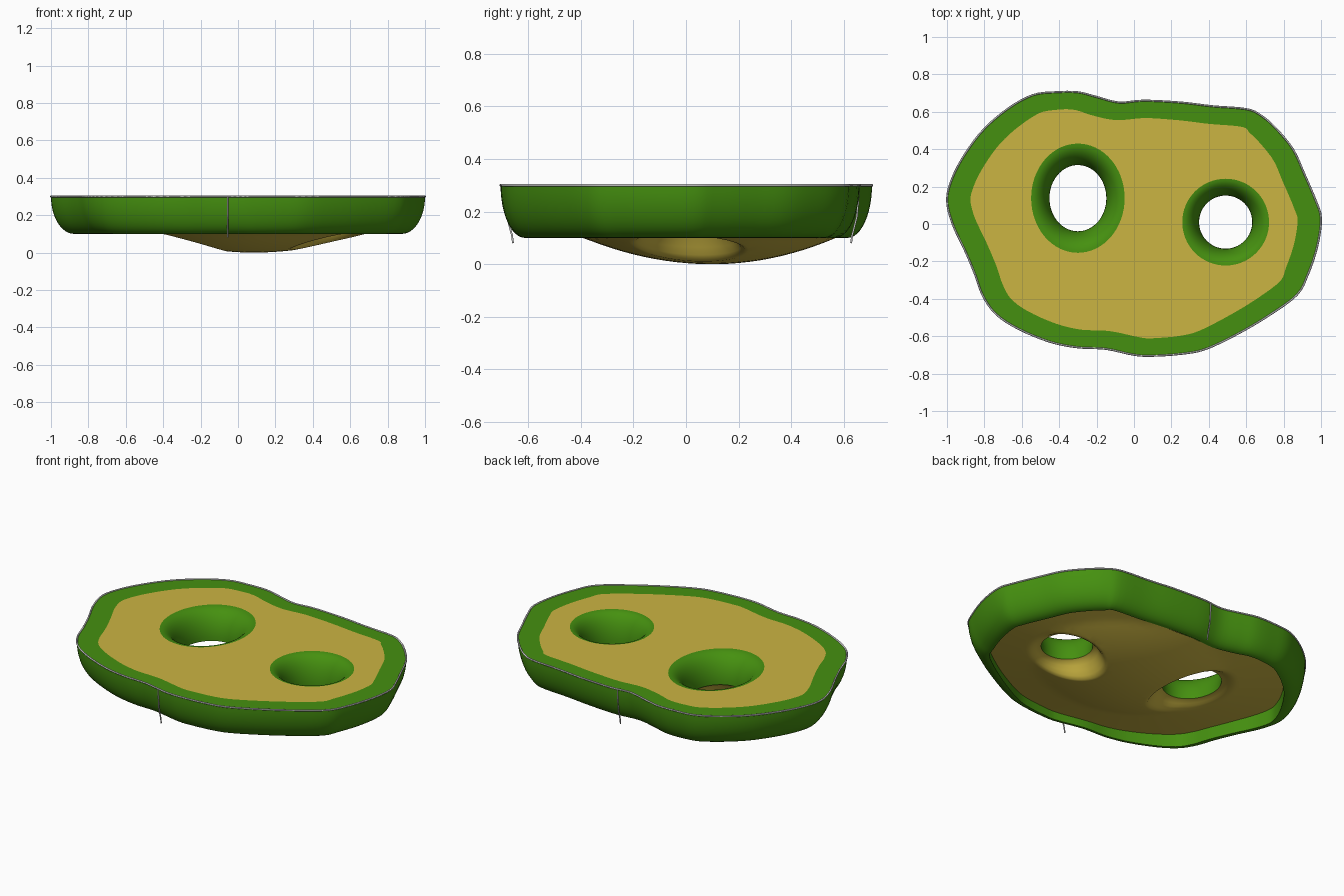
import bpy, bmesh, math
from mathutils import Vector
from mathutils.geometry import delaunay_2d_cdt

if "Cube" in bpy.data.objects:
    bpy.data.objects.remove(bpy.data.objects["Cube"])

# Outline control points, counter-clockwise seen from above
CTRL = [(1, .03), (.97, .13), (.91, .27), (.85, .40), (.76, .51), (.68, .58), (.6, .615),
        (.42, .63), (.25, .65), (.05, .66), (-.08, .65), (-.2, .68), (-.3, .705), (-.42, .705),
        (-.54, .69), (-.67, .62), (-.8, .51), (-.9, .38), (-.97, .25), (-1, .13), (-.97, 0),
        (-.9, -.15), (-.85, -.27), (-.81, -.38), (-.74, -.48), (-.62, -.56), (-.45, -.63),
        (-.3, -.66), (-.15, -.668), (0, -.70), (.1, -.705), (.25, -.695), (.38, -.67),
        (.55, -.59), (.72, -.49), (.87, -.38), (.93, -.27), (.98, -.12)]
# Holes: centre, upper radii, lower radii
HOLES = [((-.30, .138), (.25, .292), (.152, .177)),
         ((.49, .01), (.232, .232), (.142, .142))]
TOP, WALL_BASE, HOLE_BASE = .30, .10, .13


def material(name, color):
    m = bpy.data.materials.new(name)
    m.diffuse_color = (*color, 1)
    m.use_nodes = True
    m.node_tree.nodes["Principled BSDF"].inputs["Base Color"].default_value = m.diffuse_color
    return m


GREEN = material("green", (.06, .28, .005))
YELLOW = material("yellow", (.6, .46, .055))


def spline(pts, steps=4):
    out, n = [], len(pts)
    for i in range(n):
        a, b, c, d = (Vector(pts[(i + k) % n]) for k in (-1, 0, 1, 2))
        for s in range(steps):
            t = s / steps
            out.append(.5 * (2 * b + (c - a) * t + (2 * a - 5 * b + 4 * c - d) * t * t
                             + (3 * b - a - 3 * c + d) * t ** 3))
    return out


OUTLINE = spline(CTRL)
N = len(OUTLINE)
INWARD = []
for i in range(N):
    t = (OUTLINE[(i + 3) % N] - OUTLINE[i - 3]).normalized()
    INWARD.append(Vector((-t.y, t.x)) * (.093 + .032 * abs(t.y)))
INNER = [p + d for p, d in zip(OUTLINE, INWARD)]


def ellipse(c, r, n=64, k=1):
    return [Vector((c[0] + k * r[0] * math.cos(2 * math.pi * i / n),
                    c[1] + k * r[1] * math.sin(2 * math.pi * i / n))) for i in range(n)]


def inside(p, poly):
    hit = False
    for i, a in enumerate(poly):
        b = poly[i - 1]
        if (a.y > p.y) != (b.y > p.y) and p.x < (b.x - a.x) * (p.y - a.y) / (b.y - a.y) + a.x:
            hit = not hit
    return hit


def dome(p):
    """Height of the bulging underside."""
    dx, dy = p.x - .08, p.y - .1
    r = math.hypot(dx / (.53 if dx < 0 else .60), dy / (.49 if dy < 0 else .47))
    return .1 * r * r if r < 1 else .1 + .11 * (r - 1)


def underside(p):
    z = dome(p)
    for c, _, r in HOLES:
        rho = math.hypot((p.x - c[0]) / r[0], (p.y - c[1]) / r[1])
        t = min(1, max(0, (1.55 - rho) / .55))
        z += (HOLE_BASE - z) * t * t * (3 - 2 * t)
    return z


def make(name, verts, faces, mat, angle=40):
    me = bpy.data.meshes.new(name)
    me.from_pydata([tuple(v) for v in verts], [], faces)
    ob = bpy.data.objects.new(name, me)
    bpy.context.collection.objects.link(ob)
    me.materials.append(mat)
    bpy.ops.object.select_all(action='DESELECT')
    ob.select_set(True)
    bpy.context.view_layer.objects.active = ob
    bpy.ops.object.shade_smooth_by_angle(angle=math.radians(angle))
    return ob


def loft(name, loops, mat):
    n = len(loops[0])
    faces = [(j * n + i, (j + 1) * n + i, (j + 1) * n + (i + 1) % n, j * n + (i + 1) % n)
             for j in range(len(loops) - 1) for i in range(n)]
    return make(name, [v for l in loops for v in l], faces, mat)


def panel(name, holes, extra, height, mat, flip=False):
    pts, edges = [], []
    for loop in [INNER] + holes:
        s = len(pts)
        pts += loop
        edges += [(s + i, s + (i + 1) % len(loop)) for i in range(len(loop))]
    vs, _, fs = delaunay_2d_cdt(pts + extra, edges, [], 0, 1e-6)[:3]
    keep = []
    for f in fs:
        m = sum((vs[i] for i in f), Vector((0, 0))) / len(f)
        if inside(m, INNER) and not any(inside(m, h) for h in holes):
            keep.append(tuple(reversed(f)) if flip else tuple(f))
    make(name, [(v.x, v.y, height(v)) for v in vs], keep, mat)


# Green rim: inner skirt, flat top border, rounded outer wall
ARC = [math.pi / 2 * i / 12 for i in range(13)]
loops = [[(p.x, p.y, TOP) for p in INNER]]
for t in ARC:
    loops.append([(*(p + d * (1 - math.cos(t))), TOP - (TOP - WALL_BASE) * math.sin(t))
                  for p, d in zip(OUTLINE, INWARD)])
loops.append([(p.x, p.y, max(WALL_BASE, dome(p))) for p in INNER])
loft("rim", loops, GREEN)

# Green funnel walls of the two holes
for k, (c, ro, ri) in enumerate(HOLES):
    loops = []
    for t in ARC:
        w = math.sin(t)
        r = [o + (i - o) * w for o, i in zip(ro, ri)]
        z = TOP - (TOP - HOLE_BASE) * (1 - math.cos(t))
        loops.append([(p.x, p.y, z) for p in ellipse(c, r)])
    loft("hole_wall_%d" % (k + 1), loops[::-1], GREEN)

# Yellow flat top
panel("top_panel", [ellipse(c, ro) for c, ro, _ in HOLES], [], lambda p: TOP, YELLOW)

# Yellow domed underside, dimpled around the holes
low = [ellipse(c, ri) for c, _, ri in HOLES]
dimple = [ellipse(c, ri, k=1.62) for c, _, ri in HOLES]
fill = [p for c, _, ri in HOLES for k in (1.1, 1.2, 1.3, 1.4, 1.5, 1.6)
        for p in ellipse(c, ri, k=k)]
for i in range(-25, 26):
    for j in range(-18, 19):
        p = Vector((i * .04 + .003, j * .04 + .002))
        if inside(p, INNER) and not any(inside(p, d) for d in dimple):
            fill.append(p)
panel("bottom_panel", low, fill, underside, YELLOW, flip=True)


# Thin grey trim around the top edge and two side seams
def tube(name, pts, r, cyclic):
    cu = bpy.data.curves.new(name, 'CURVE')
    cu.dimensions = '3D'
    cu.bevel_depth, cu.bevel_resolution = r, 1
    sp = cu.splines.new('POLY')
    sp.points.add(len(pts) - 1)
    for q, p in zip(sp.points, pts):
        q.co = (*p, 1)
    sp.use_cyclic_u = cyclic
    bpy.context.collection.objects.link(bpy.data.objects.new(name, cu))


tube("edge_trim", [(p.x, p.y, TOP) for p in OUTLINE], .005, True)
for name, x, y, s in (("front_seam", -.055, -.688, 1), ("back_seam", 0, .658, -1)):
    tube(name, [(x, y + s * d, z) for d, z in
                ((0, .3), (.003, .24), (.008, .18), (.018, .14), (.026, .11), (.03, .08))],
         .004, False)
